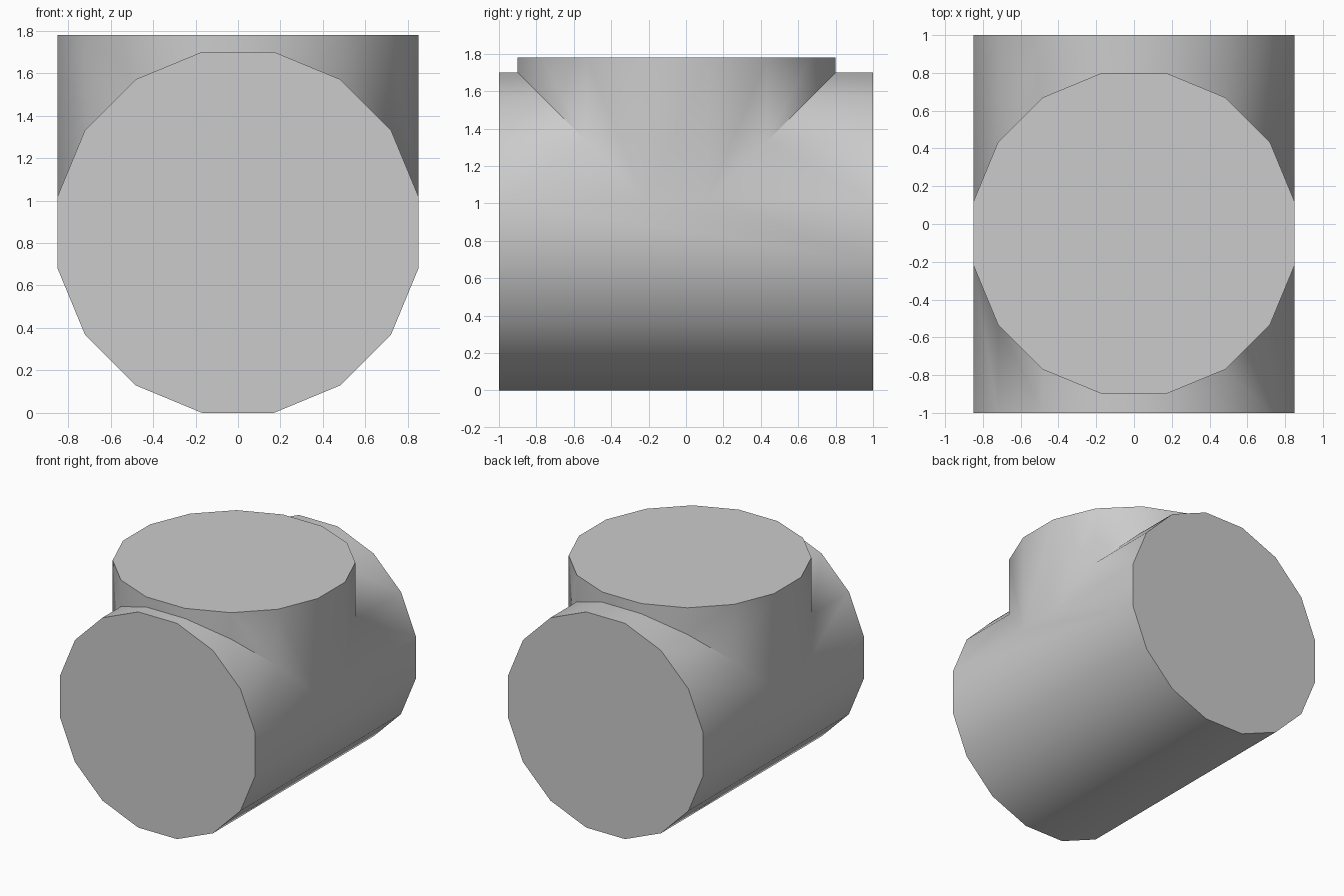
import bpy, bmesh, math

cube = bpy.data.objects.get("Cube")
if cube:
    bpy.data.objects.remove(cube)

SIDES = 16
APOTHEM = 0.85                      # centre to flat side, also the pipe axis height
RADIUS = APOTHEM / math.cos(math.pi / SIDES)
HALF_LENGTH = 1.0
BRANCH_Y = -0.05
BRANCH_TOP = 1.78

grey = bpy.data.materials.new("plain grey")
grey.use_nodes = True
grey.diffuse_color = (0.6, 0.6, 0.6, 1)
grey.node_tree.nodes["Principled BSDF"].inputs["Base Color"].default_value = grey.diffuse_color

bm = bmesh.new()

# Profile shared by the pipe and its branch, with flat sides on the axes
angles = [(i - 0.5) * 2 * math.pi / SIDES for i in range(SIDES)]
profile = [(RADIUS * math.cos(a), RADIUS * math.sin(a)) for a in angles]

# Pipe end rings
front = [bm.verts.new((x, -HALF_LENGTH, APOTHEM + h)) for x, h in profile]
back = [bm.verts.new((x, HALF_LENGTH, APOTHEM + h)) for x, h in profile]

# Mitred joint and branch rim, in a front and a back half
joint, rim = {}, {}
for i, (x, h) in enumerate(profile):
    if h > 0:
        for s in (-1, 1):
            y = BRANCH_Y + s * h
            joint[i, s] = bm.verts.new((x, y, APOTHEM + h))
            rim[i, s] = bm.verts.new((x, y, BRANCH_TOP))

for i in range(SIDES):
    j = (i + 1) % SIDES
    high_i, high_j = profile[i][1] > 0, profile[j][1] > 0
    if high_i and high_j:
        # Curved upper walls of the pipe and the branch
        for s, end in ((-1, front), (1, back)):
            bm.faces.new((end[i], end[j], joint[j, s], joint[i, s]))
            bm.faces.new((joint[i, s], joint[j, s], rim[j, s], rim[i, s]))
    elif high_i or high_j:
        # Flat side walls, where the branch meets the pipe
        up, low = (i, j) if high_i else (j, i)
        bm.faces.new((front[low], back[low], back[up], joint[up, 1],
                      joint[up, -1], front[up]))
        bm.faces.new((joint[up, -1], joint[up, 1], rim[up, 1], rim[up, -1]))
    else:
        bm.faces.new((front[i], front[j], back[j], back[i]))

# End caps
bm.faces.new(front)
bm.faces.new(back)
upper = [i for i in range(SIDES) if profile[i][1] > 0]
bm.faces.new([rim[i, 1] for i in upper] + [rim[i, -1] for i in reversed(upper)])
bmesh.ops.recalc_face_normals(bm, faces=bm.faces)

mesh = bpy.data.meshes.new("tee_pipe")
bm.to_mesh(mesh)
bm.free()
mesh.materials.append(grey)
tee_pipe = bpy.data.objects.new("tee_pipe", mesh)
bpy.context.collection.objects.link(tee_pipe)

# Smooth round walls with sharp rims
bpy.ops.object.select_all(action="DESELECT")
tee_pipe.select_set(True)
bpy.context.view_layer.objects.active = tee_pipe
bpy.ops.object.shade_smooth_by_angle(angle=math.radians(35))
